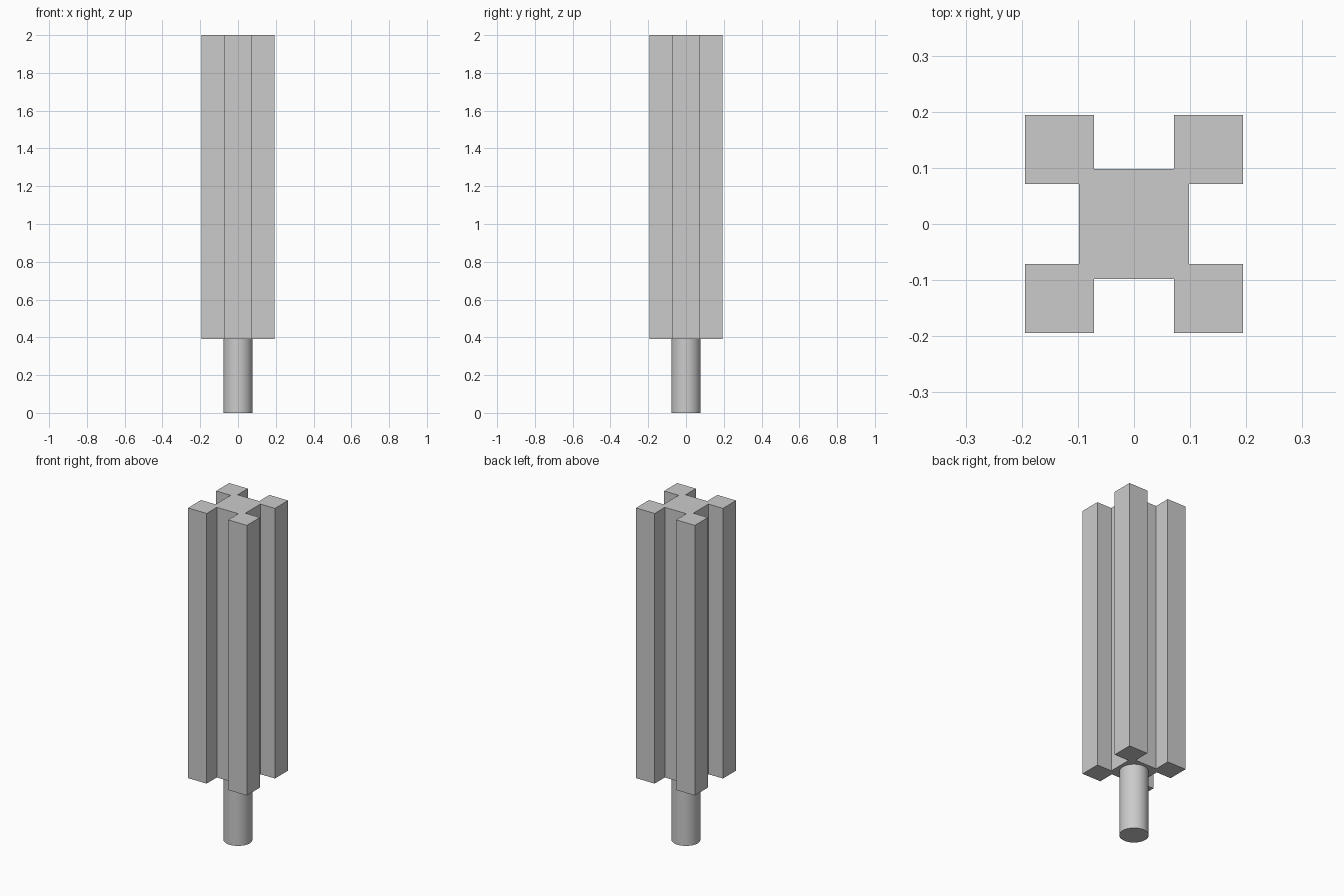
import bpy, bmesh, math

cube = bpy.data.objects.get("Cube")
if cube:
    bpy.data.objects.remove(cube, do_unlink=True)

SHAFT_TOP, TOP = 0.39, 2.0
OUTER, INNER, CORE = 0.194, 0.071, 0.098

grey = bpy.data.materials.new("plain_grey")
grey.use_nodes = True
colour = (0.6, 0.6, 0.6, 1)
grey.diffuse_color = colour
grey.node_tree.nodes["Principled BSDF"].inputs["Base Color"].default_value = colour

# Grooved bar: one corner of the profile, turned four times, then extruded
corner = [(CORE, INNER), (OUTER, INNER), (OUTER, OUTER), (INNER, OUTER), (INNER, CORE)]
profile = []
for _ in range(4):
    profile += corner
    corner = [(-y, x) for x, y in corner]

bm = bmesh.new()
base = bm.faces.new([bm.verts.new((x, y, SHAFT_TOP)) for x, y in profile])
extruded = bmesh.ops.extrude_face_region(bm, geom=[base], use_keep_orig=True)["geom"]
raised = [v for v in extruded if isinstance(v, bmesh.types.BMVert)]
bmesh.ops.translate(bm, verts=raised, vec=(0, 0, TOP - SHAFT_TOP))
bmesh.ops.recalc_face_normals(bm, faces=bm.faces[:])
mesh = bpy.data.meshes.new("grooved_bar")
bm.to_mesh(mesh)
bm.free()
mesh.materials.append(grey)
bar = bpy.data.objects.new("grooved_bar", mesh)
bpy.context.collection.objects.link(bar)

# Round shaft below the bar
bpy.ops.mesh.primitive_cylinder_add(vertices=48, radius=0.078, depth=SHAFT_TOP,
                                    location=(0, 0, SHAFT_TOP / 2))
shaft = bpy.context.object
shaft.name = "shaft"
shaft.data.materials.append(grey)
bpy.ops.object.shade_smooth_by_angle(angle=math.radians(30))
